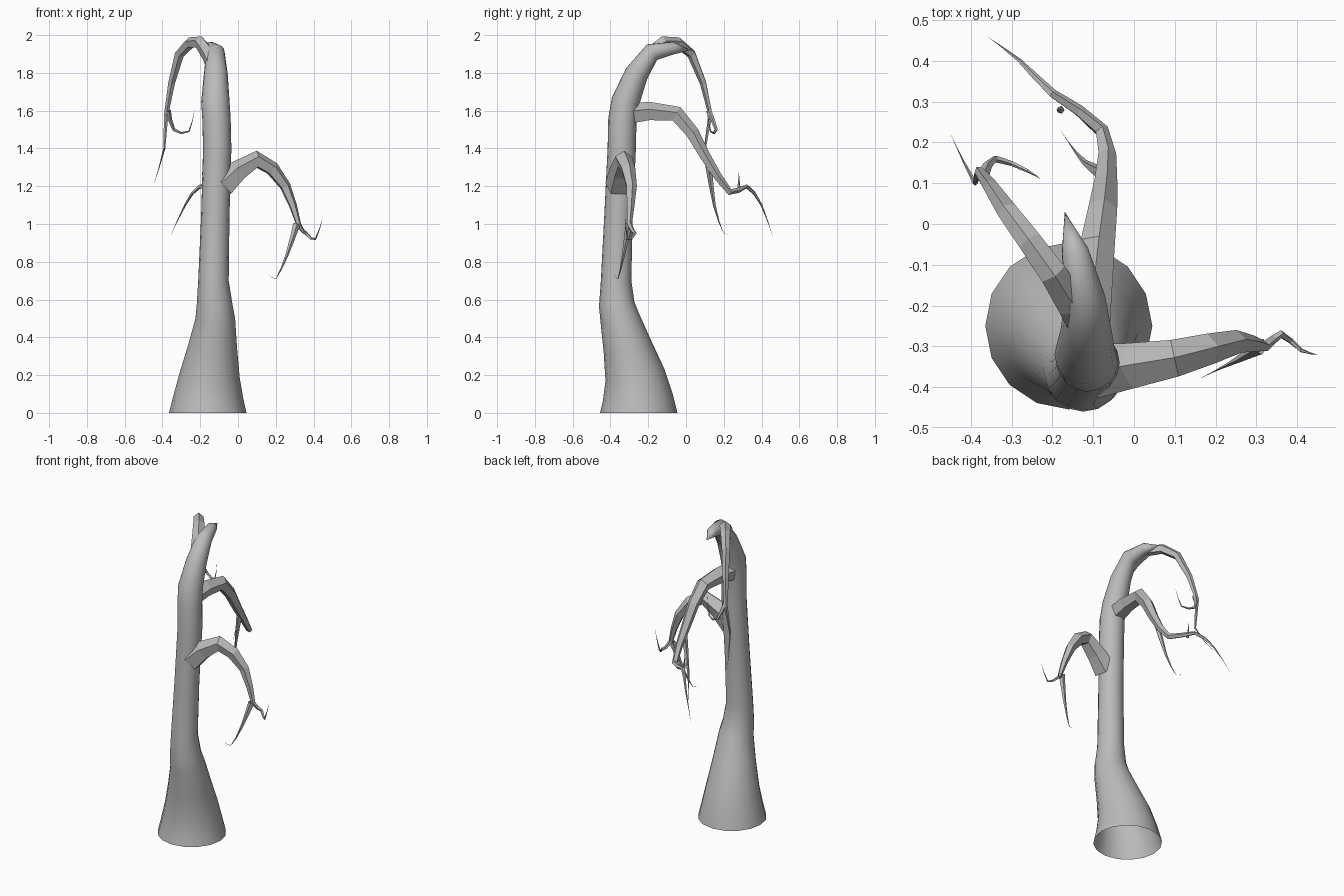
import bpy, bmesh
from math import tau, sin, cos, sqrt
from mathutils import Vector

default_cube = bpy.data.objects.get("Cube")
if default_cube:
    bpy.data.objects.remove(default_cube)

bark = bpy.data.materials.new("grey_bark")
bark.use_nodes = True
bark.diffuse_color = (0.5, 0.5, 0.5, 1)
shader = bark.node_tree.nodes["Principled BSDF"]
shader.inputs["Base Color"].default_value = bark.diffuse_color


def refine(controls):
    """Insert a smoothly curved midpoint between neighbouring control points."""
    points = [Vector(c) for c in controls]
    padded = [points[0]] + points + [points[-1]]
    result = []
    for before, start, end, after in zip(padded, padded[1:], padded[2:], padded[3:]):
        middle = (start + end) / 2
        result += [start, middle + (middle - (before + after) / 2) / 8]
    return result + [points[-1]]


def sweep(name, controls, sides, radius_rule, side, smooth):
    """Sweep a polygon along the path to a pointed tip, leaving the base open."""
    path = refine(controls)
    remaining = [0]
    for start, end in zip(path[::-1], path[-2::-1]):
        remaining.append(remaining[-1] + (end - start).length)
    remaining.reverse()

    bm = bmesh.new()
    rings = []
    for i, point in enumerate(path[:-1]):
        forward = (path[i + 1] - point).normalized()
        if i:
            forward += (point - path[i - 1]).normalized()
        elif smooth:
            forward = Vector((0, 0, 1))
        forward.normalize()
        side = (side - forward * side.dot(forward)).normalized()
        up = side.cross(forward)
        radius = radius_rule(point.z, remaining[i], remaining[0])
        ring = []
        for k in range(sides):
            angle = tau * k / sides
            ring.append(bm.verts.new(point + radius * (up * cos(angle) + side * sin(angle))))
        rings.append(ring)

    for lower, upper in zip(rings, rings[1:]):
        for k in range(sides):
            bm.faces.new((lower[k - 1], lower[k], upper[k], upper[k - 1]))
    tip = bm.verts.new(path[-1])
    for k in range(sides):
        bm.faces.new((rings[-1][k - 1], rings[-1][k], tip))
    bmesh.ops.recalc_face_normals(bm, faces=bm.faces)

    mesh = bpy.data.meshes.new(name)
    bm.to_mesh(mesh)
    bm.free()
    mesh.materials.append(bark)
    for face in mesh.polygons:
        face.use_smooth = smooth
    bpy.context.scene.collection.objects.link(bpy.data.objects.new(name, mesh))


def trunk_radius(height, remaining, total):
    """Flare towards the ground and narrow into a rounded spike."""
    flare = max(0, 1 - height / 0.8) ** 1.5
    return min(0.075, 0.105 * sqrt(remaining)) + 0.13 * flare


def branch(name, thickness, *controls):
    """Make a faceted, tapering branch with its ridge facing up."""
    reach = Vector(controls[-1]) - Vector(controls[0])
    side = Vector((reach.y, -reach.x, 0)).normalized()

    def taper(height, remaining, total):
        return thickness * (remaining / total) ** 1.3

    sweep(name, controls, 5, taper, side, False)


# Trunk with a flared open base and a bent, pointed top
trunk_path = (
    (-.16, -.25, 0), (-.15, -.27, .2), (-.12, -.35, .5), (-.13, -.37, .7),
    (-.11, -.34, 1.4), (-.12, -.32, 1.65), (-.12, -.18, 1.91), (-.17, .03, 1.92),
)
sweep("trunk", trunk_path, 16, trunk_radius, Vector((1, 0, 0)), True)

# Top branch arching back and to the right
branch("top_branch", .045,
       (-.12, -.25, 1.82), (-.2, -.12, 1.96), (-.31, .03, 1.9),
       (-.38, .13, 1.58), (-.39, .1, 1.4), (-.45, .22, 1.2))
branch("top_branch_twig", .015,
       (-.37, .12, 1.6), (-.34, .16, 1.5), (-.26, .13, 1.49), (-.23, .11, 1.61))

# Middle branch reaching straight back
branch("back_branch", .06,
       (-.12, -.31, 1.58), (-.09, -.05, 1.58), (-.07, .1, 1.36), (-.08, .23, 1.17),
       (-.2, .32, 1.2), (-.28, .4, 1.1), (-.36, .46, .93))
branch("back_branch_twig", .02,
       (-.07, .12, 1.32), (-.12, .15, 1.1), (-.16, .2, .95), (-.18, .23, .96))
branch("back_branch_thorn", .01, (-.18, .28, 1.18), (-.19, .28, 1.28))

# Left branch arching sideways
branch("left_branch", .07,
       (-.08, -.36, 1.2), (.1, -.33, 1.34), (.25, -.29, 1.2), (.32, -.3, 1),
       (.36, -.27, .95), (.41, -.31, .92), (.45, -.32, 1.04))
branch("left_branch_twig", .02,
       (.31, -.3, 1), (.26, -.33, .84), (.2, -.36, .71), (.16, -.38, .74))
